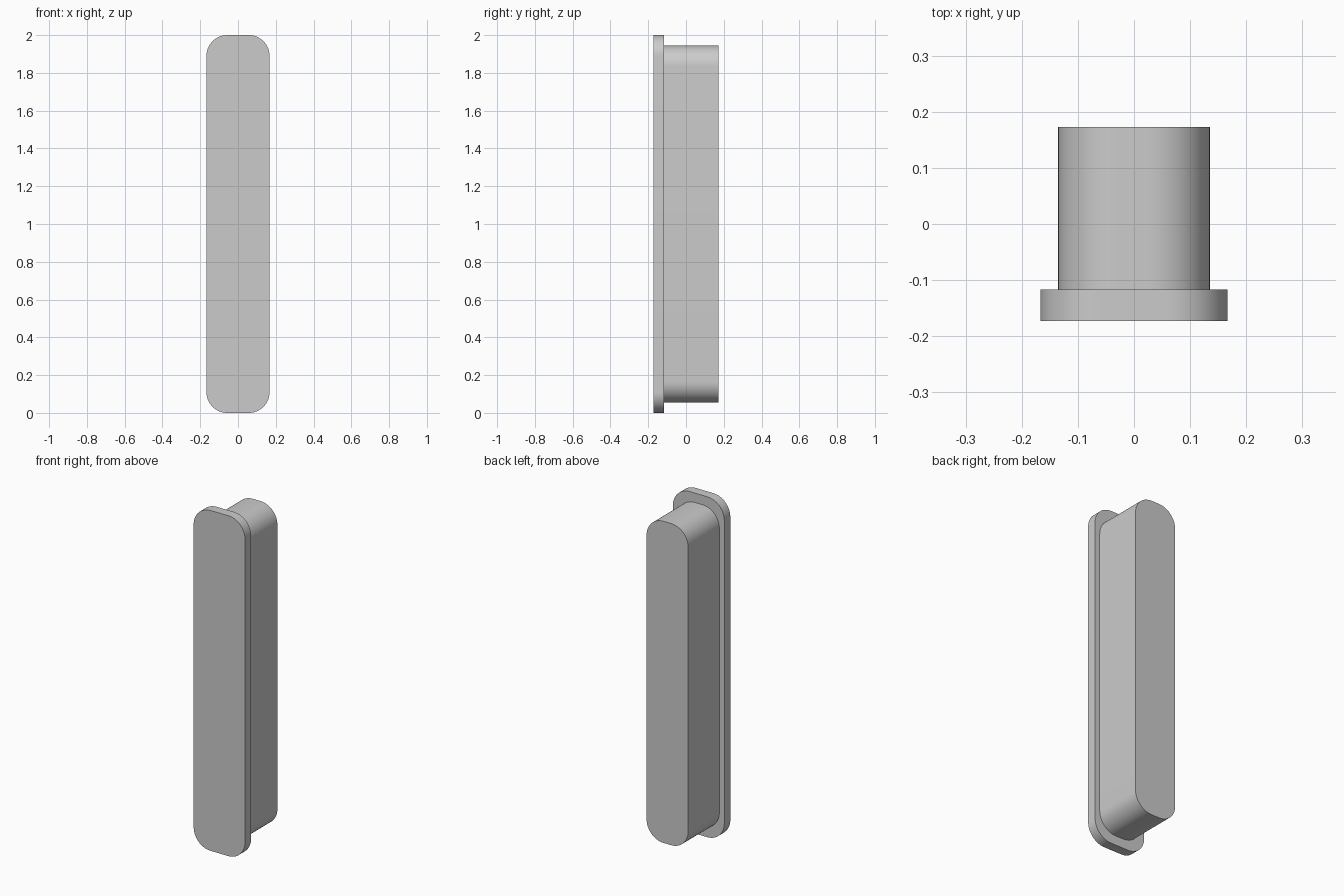
import bpy, bmesh
from math import sin, cos, pi

cube = bpy.data.objects.get("Cube")
if cube:
    bpy.data.objects.remove(cube, do_unlink=True)

GREY = (0.6, 0.6, 0.6, 1)
grey = bpy.data.materials.new("light_grey")
grey.use_nodes = True
grey.diffuse_color = GREY
grey.node_tree.nodes["Principled BSDF"].inputs["Base Color"].default_value = GREY


def rounded_slab(name, half_width, half_height, radius, y_front, y_back, steps=16):
    """Rounded rectangle centred at z = 1, extruded along y."""
    bm = bmesh.new()
    verts = []
    corners = [(1, 1), (-1, 1), (-1, -1), (1, -1)]
    for quarter, (sx, sz) in enumerate(corners):
        for i in range(steps + 1):
            a = (quarter + i / steps) * pi / 2
            x = sx * (half_width - radius) + radius * cos(a)
            z = 1 + sz * (half_height - radius) + radius * sin(a)
            verts.append(bm.verts.new((x, y_front, z)))
    face = bm.faces.new(verts)
    ext = bmesh.ops.extrude_face_region(bm, geom=[face], use_keep_orig=True)
    moved = [g for g in ext["geom"] if isinstance(g, bmesh.types.BMVert)]
    bmesh.ops.translate(bm, vec=(0, y_back - y_front, 0), verts=moved)
    bmesh.ops.recalc_face_normals(bm, faces=bm.faces)
    mesh = bpy.data.meshes.new(name)
    bm.to_mesh(mesh)
    bm.free()
    mesh.materials.append(grey)
    obj = bpy.data.objects.new(name, mesh)
    bpy.context.collection.objects.link(obj)
    bpy.ops.object.select_all(action="DESELECT")
    obj.select_set(True)
    bpy.context.view_layer.objects.active = obj
    bpy.ops.object.shade_smooth_by_angle(angle=pi / 6)
    return obj


# Thin front flange and the deeper plug body behind it
rounded_slab("front_flange", 0.167, 1.0, 0.11, -0.173, -0.117)
rounded_slab("plug_body", 0.135, 0.945, 0.11, -0.117, 0.173)
